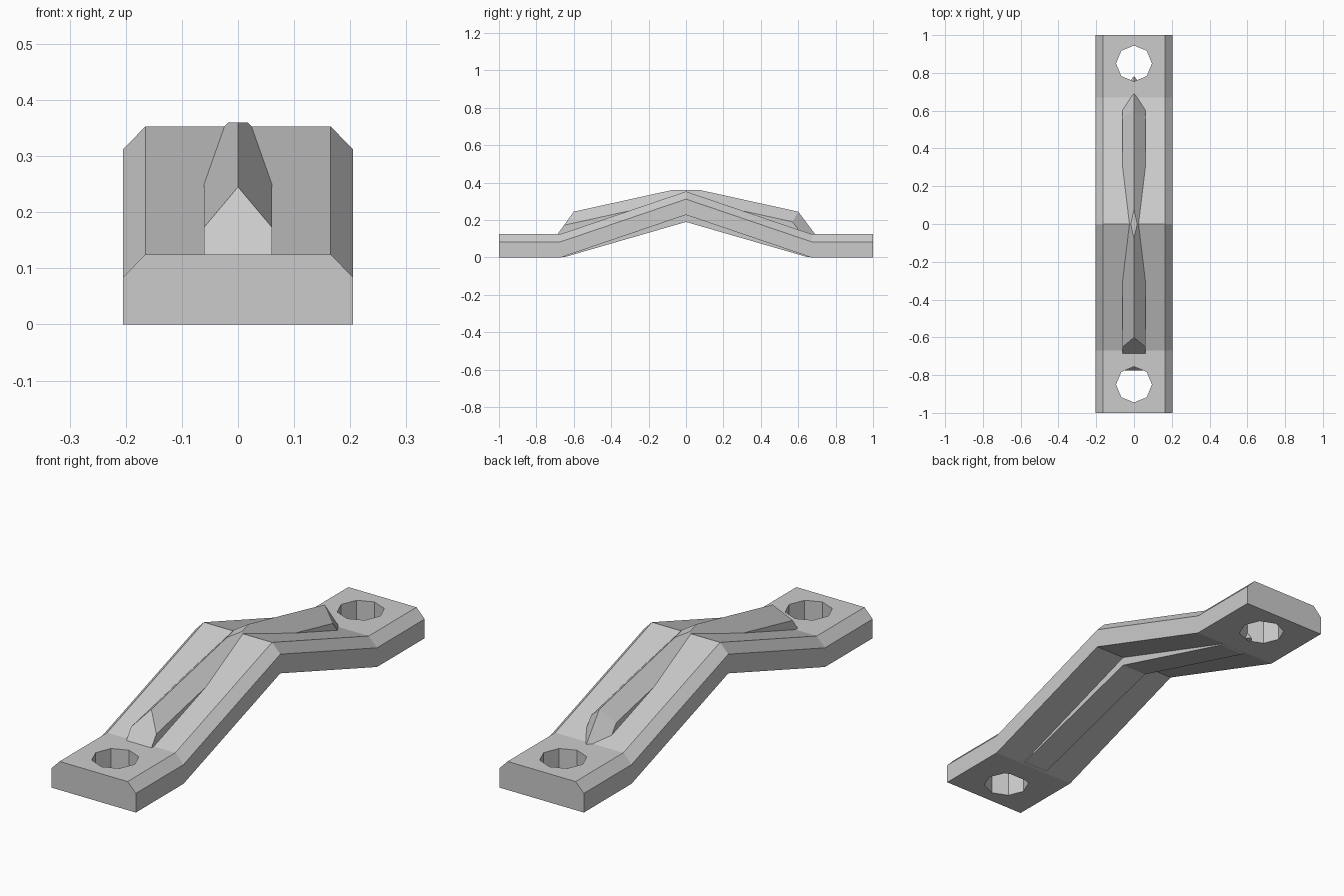
import bpy, bmesh, math
from mathutils import Vector

if "Cube" in bpy.data.objects:
    bpy.data.objects.remove(bpy.data.objects["Cube"], do_unlink=True)

# One plain grey for the whole bracket
grey = bpy.data.materials.new("plain_grey")
grey.use_nodes = True
grey.diffuse_color = (0.6, 0.6, 0.6, 1)
grey.node_tree.nodes["Principled BSDF"].inputs["Base Color"].default_value = (0.6, 0.6, 0.6, 1)


def make_object(name, bm):
    bmesh.ops.recalc_face_normals(bm, faces=bm.faces)
    mesh = bpy.data.meshes.new(name)
    bm.to_mesh(mesh)
    bm.free()
    mesh.materials.append(grey)
    obj = bpy.data.objects.new(name, mesh)
    bpy.context.collection.objects.link(obj)
    return obj


def loft(section, stations):
    """Bridge the cross-sections found at each y station and cap both ends."""
    bm = bmesh.new()
    rings = [[bm.verts.new((x, y, z)) for x, z in section(y)] for y in stations]
    n = len(rings[0])
    for a, b in zip(rings, rings[1:]):
        for i in range(n):
            j = (i + 1) % n
            bm.faces.new((a[i], a[j], b[j], b[i]))
    bm.faces.new(rings[0])
    bm.faces.new(rings[-1])
    return bm


def slice_off(bm, point, normal):
    """Remove everything on the normal side of a plane and close the cut."""
    bmesh.ops.bisect_plane(bm, geom=bm.verts[:] + bm.edges[:] + bm.faces[:],
                           plane_co=point, plane_no=normal, clear_outer=True)
    rim = [e for e in bm.edges if e.is_boundary]
    bmesh.ops.holes_fill(bm, edges=rim, sides=0)


# Bent strip with chamfered upper edges
BEND, RISE = 0.67, 0.228


def strip_section(y):
    lift = max(0, RISE * (1 - abs(y) / BEND))
    half = [(0.205, 0), (0.205, 0.084), (0.165, 0.125)]
    points = half + [(-x, z) for x, z in reversed(half)]
    return [(x, z + lift) for x, z in points]


strip = make_object("bent_strip", loft(strip_section, (-1, -BEND, 0, BEND, 1)))

# Octagonal bolt holes at both ends
for side, label in ((-1, "front"), (1, "back")):
    bm = bmesh.new()
    bmesh.ops.create_cone(bm, cap_ends=True, segments=8, radius1=0.095,
                          radius2=0.095, depth=0.6)
    bmesh.ops.translate(bm, verts=bm.verts, vec=(0, side * 0.85, 0))
    cutter = make_object(label + "_hole_cutter", bm)
    cutter.hide_render = True
    cutter.hide_viewport = True
    cutter.display_type = 'WIRE'
    cut = strip.modifiers.new(label + "_hole", 'BOOLEAN')
    cut.operation = 'DIFFERENCE'
    cut.solver = 'EXACT'
    cut.object = cutter


# Roof-shaped stiffening rib, passing through the strip to hang below it
def rib_section(y):
    ridge = 0.377 - 0.22 * abs(y)
    eave = ridge - 0.061
    base = max(0.002, 0.19 * (1 - abs(y) / 0.655))
    return [(-0.061, base), (0.061, base), (0.061, eave), (0, ridge), (-0.061, eave)]


rib = loft(rib_section, (-0.8, -0.65, 0, 0.65, 0.8))

# Flat crown, blunt front end and pointed back end
slice_off(rib, (0, 0, 0.36), (0, 0, 1))
slice_off(rib, (0, -0.6, 0.245), (0, -0.125, 0.09))
apex, tip = Vector((0, 0.6, 0.245)), Vector((0, 0.69, 0.125))
for side in (-1, 1):
    corner = Vector((side * 0.061, 0.6, 0.15))
    normal = (tip - apex).cross(corner - apex)
    if normal.y < 0:
        normal.negate()
    slice_off(rib, apex, normal)
make_object("stiffening_rib", rib)
